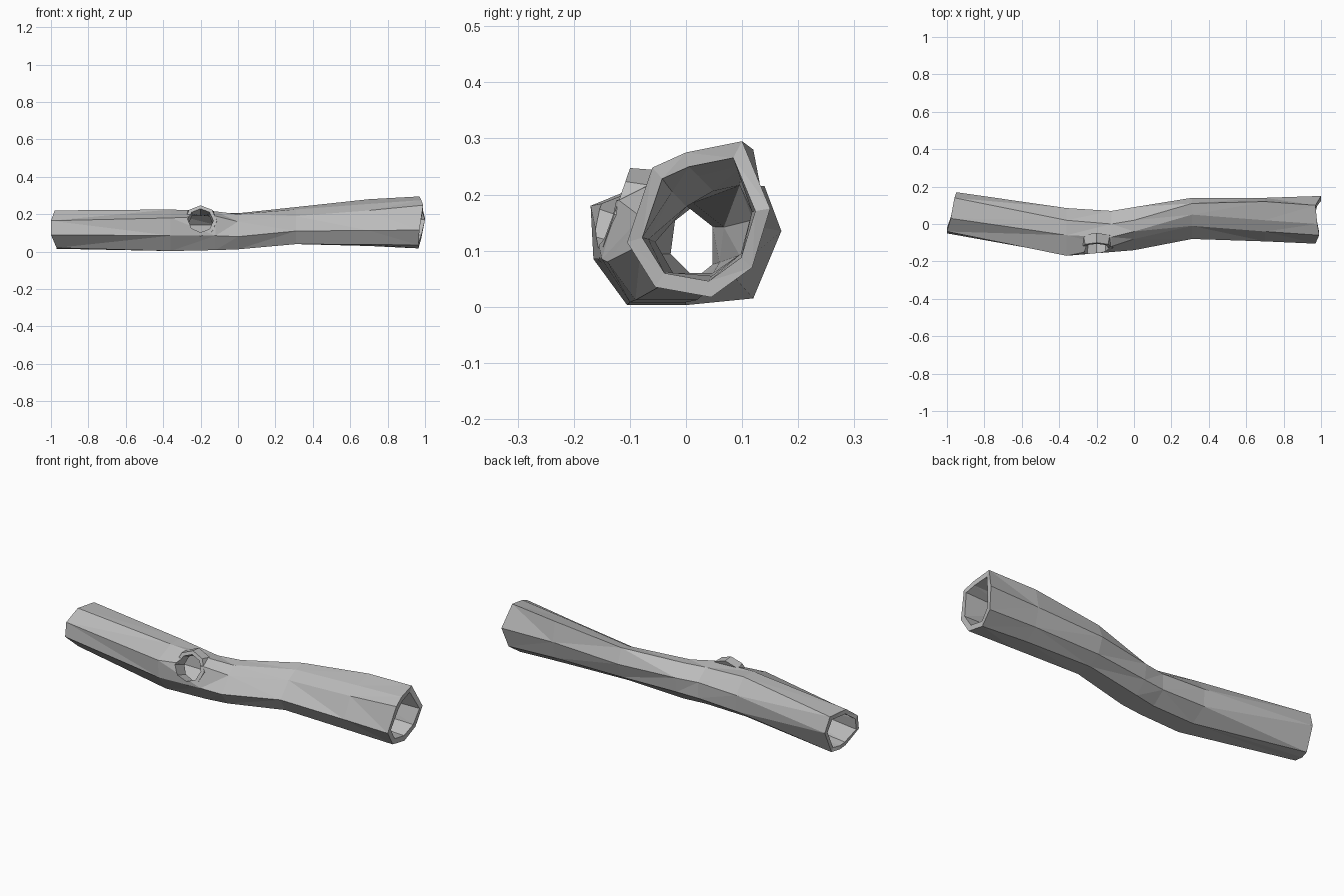
import bpy, bmesh
from mathutils import Vector, Matrix

if "Cube" in bpy.data.objects:
    bpy.data.objects.remove(bpy.data.objects["Cube"], do_unlink=True)

grey = bpy.data.materials.new("weathered grey")
grey.use_nodes = True
grey.diffuse_color = (0.5, 0.5, 0.5, 1)
grey.node_tree.nodes["Principled BSDF"].inputs["Base Color"].default_value = (0.5, 0.5, 0.5, 1)

# Log sections: x, then (y, z) corners from front-top over the back to the front
SECTIONS = [
    (-.975, [(-.04, .165), (.03, .22), (.14, .215), (.17, .135), (.12, .015), (.07, .015), (.02, .02), (-.05, .09)]),
    (-.36, [(-.17, .18), (-.06, .225), (.02, .225), (.085, .15), (.08, .06), (0, .003), (-.105, .003), (-.165, .085)]),
    (-.12, [(-.12, .19), (-.07, .215), (0, .205), (.07, .15), (.07, .065), (0, .008), (-.1, .008), (-.15, .085)]),
    (0, [(-.08, .16), (-.04, .2), (.02, .205), (.09, .15), (.08, .07), (.02, .012), (-.09, .012), (-.14, .08)]),
    (.31, [(-.01, .19), (.05, .225), (.11, .238), (.14, .16), (.11, .08), (.05, .04), (-.04, .04), (-.08, .11)]),
    (.7, [(-.04, .22), (.02, .255), (.12, .28), (.14, .175), (.115, .08), (.05, .03), (-.05, .038), (-.093, .113)]),
    (.98, [(-.06, .248), (0, .275), (.1, .295), (.15, .175), (.118, .07), (.045, .017), (-.055, .035), (-.105, .115)]),
]
# Ragged cut ends
RAGGED = {0: [-.025, -.005, .015, .025, .02, .005, .005, -.025],
          6: [.01, 0, -.01, .02, 0, -.015, -.015, -.01]}


def make_object(name, bm):
    bmesh.ops.recalc_face_normals(bm, faces=bm.faces)
    mesh = bpy.data.meshes.new(name)
    bm.to_mesh(mesh)
    bm.free()
    mesh.materials.append(grey)
    obj = bpy.data.objects.new(name, mesh)
    bpy.context.collection.objects.link(obj)
    return obj


def bridge(bm, a, b):
    n = len(a)
    for i in range(n):
        j = (i + 1) % n
        bm.faces.new((a[i], a[j], b[j], b[i]))


# Hollow log: outer skin, inner skin and a rim at each end
bm = bmesh.new()
outer, inner = [], []
for s, (x, ring) in enumerate(SECTIONS):
    shift = RAGGED.get(s, [0] * len(ring))
    pts = [Vector((x + d, y, z)) for d, (y, z) in zip(shift, ring)]
    mid = sum(pts, Vector()) / len(pts)
    outer.append([bm.verts.new(p) for p in pts])
    inner.append([bm.verts.new((p.x, mid.y + (p.y - mid.y) * .79, mid.z + (p.z - mid.z) * .79))
                  for p in pts])
for skin in (outer, inner):
    for a, b in zip(skin, skin[1:]):
        bridge(bm, a, b)
bridge(bm, outer[0], inner[0])
bridge(bm, outer[-1], inner[-1])
# split the twisted sides into flat facets
bmesh.ops.triangulate(bm, faces=bm.faces)
log = make_object("hollow_log", bm)

# Knot hole: a short eight-sided branch stub, tilted up at the front
axis = Vector((0, -.945, .325))
rim = Vector((-.2, -.128, .165))


def stub(name, r_in, r_out, back, front):
    bm = bmesh.new()
    bmesh.ops.create_cone(bm, cap_ends=True, segments=8, radius1=r_in, radius2=r_out,
                          depth=back + front)
    turn = axis.to_track_quat('Z', 'Y').to_matrix().to_4x4()
    place = Matrix.Translation(rim + axis * (front - back) / 2)
    bmesh.ops.transform(bm, matrix=place @ turn, verts=bm.verts)
    return make_object(name, bm)


collar = stub("knot_collar", .1, .087, .05, 0)
bore = stub("knot_bore", .06, .07, .11, .03)
for tool, operation in ((collar, 'UNION'), (bore, 'DIFFERENCE')):
    mod = log.modifiers.new(tool.name, 'BOOLEAN')
    mod.operation = operation
    mod.solver = 'EXACT'
    mod.object = tool
    bpy.context.view_layer.objects.active = log
    bpy.ops.object.modifier_apply(modifier=mod.name)
    bpy.data.objects.remove(tool, do_unlink=True)
